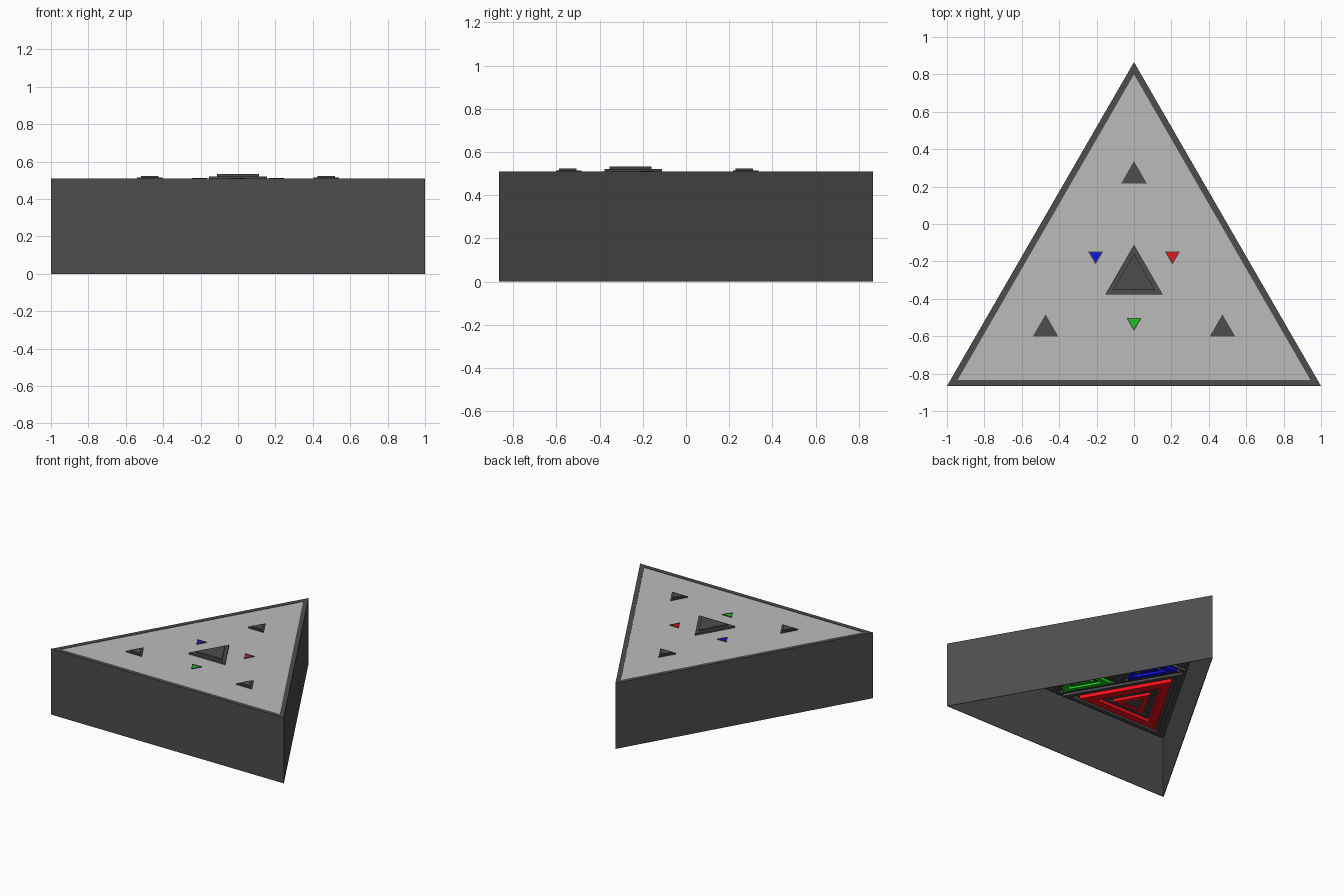
import bpy, bmesh, math

if "Cube" in bpy.data.objects:
    bpy.data.objects.remove(bpy.data.objects["Cube"])

CY = -0.289                      # centroid of the big triangle
R = 2 / math.sqrt(3)             # its circumradius
COLORS = {
    "dark": (0.075, 0.075, 0.075, 1), "panel": (0.5, 0.5, 0.5, 1),
    "red": (0.9, 0.005, 0.01, 1), "green": (0.01, 0.6, 0.01, 1), "blue": (0.005, 0.005, 0.85, 1),
}
MATS = {}
for key, rgba in COLORS.items():
    MATS[key] = bpy.data.materials.new(key)
    MATS[key].diffuse_color = rgba


def tri_part(name, center, profile, color, inverted=False, closed=True):
    """Sweep an (radius, z) profile around three corners."""
    bm = bmesh.new()
    base = math.radians(270 if inverted else 90)
    loops = []
    for r, z in profile:
        loops.append([bm.verts.new((center[0] + r * math.cos(base + k * math.tau / 3),
                                    center[1] + r * math.sin(base + k * math.tau / 3), z))
                      for k in range(3)])
    n = len(loops)
    for i in range(n if closed else n - 1):
        a, b = loops[i], loops[(i + 1) % n]
        for k in range(3):
            m = (k + 1) % 3
            bm.faces.new((a[k], a[m], b[m], b[k]))
    if not closed:               # solid part: cap both ends
        bm.faces.new(loops[0][::-1])
        bm.faces.new(loops[-1])
    bmesh.ops.recalc_face_normals(bm, faces=bm.faces)
    me = bpy.data.meshes.new(name)
    bm.to_mesh(me)
    bm.free()
    me.materials.append(MATS[color])
    ob = bpy.data.objects.new(name, me)
    bpy.context.collection.objects.link(ob)
    return ob


def plate(name, c, r, z0, z1, color, inverted=False):
    return tri_part(name, c, [(r, z0), (r, z1)], color, inverted, closed=False)


def ring(name, c, r_out, r_in, z0, z1, color, inverted=False):
    return tri_part(name, c, [(r_out, z0), (r_out, z1), (r_in, z1), (r_in, z0)], color, inverted)


def polar(r, deg):
    a = math.radians(deg)
    return (r * math.cos(a), CY + r * math.sin(a))


mid = (0, CY)

# Hull: thin walls, open underneath, with a rim around the top
tri_part("hull", mid, [(R, 0), (R, 0.51), (R - 0.066, 0.51), (R - 0.066, 0.475),
                       (R - 0.008, 0.475), (R - 0.008, 0)], "dark")
plate("top_panel", mid, R - 0.066, 0.49, 0.507, "panel")
plate("ceiling", mid, R - 0.01, 0.475, 0.488, "dark")

# Stepped hatches on the top
plate("center_hatch_base", mid, 0.178, 0.50, 0.521, "dark")
plate("center_hatch_lid", mid, 0.13, 0.515, 0.533, "dark")
for i, deg in enumerate((90, 210, 330)):
    c = polar(0.546, deg)
    plate(f"corner_hatch_base_{i}", c, 0.079, 0.50, 0.515, "dark")
    plate(f"corner_hatch_lid_{i}", c, 0.054, 0.51, 0.523, "dark")

# Small coloured markers on the top
for deg, col in ((30, "red"), (150, "blue"), (270, "green")):
    c = polar(0.237, deg)
    ring(f"marker_frame_{col}", c, 0.047, 0.034, 0.50, 0.512, "dark", True)
    plate(f"marker_{col}", c, 0.034, 0.50, 0.510, col, True)


def lamp(name, c, s, col, inverted=False):
    """Concentric stepped triangles hanging under the ceiling."""
    ring(name + "_frame", c, 0.52 * s, 0.46 * s, 0.455, 0.48, "dark", inverted)
    ring(name + "_outer_ring", c, 0.40 * s, 0.28 * s, 0.445, 0.48, col, inverted)
    ring(name + "_middle_ring", c, 0.24 * s, 0.20 * s, 0.455, 0.48, "dark", inverted)
    ring(name + "_inner_ring", c, 0.16 * s, 0.09 * s, 0.445, 0.48, col, inverted)
    plate(name + "_core", c, 0.09 * s, 0.45, 0.48, "dark", inverted)


# Underside lamps: large in the corners, small inverted ones around the middle
for deg, col in ((210, "red"), (330, "blue"), (90, "green")):
    lamp(f"corner_lamp_{col}", polar(0.57, deg), 1.0, col)
for deg, col in ((30, "red"), (150, "blue"), (270, "green")):
    lamp(f"small_lamp_{col}", polar(0.285, deg), 0.53, col, True)
lamp("center_emitter", mid, 0.53, "dark")

for m in bpy.data.materials:
    if m.users and not m.is_grease_pencil:
        m.use_nodes = True
        m.node_tree.nodes["Principled BSDF"].inputs["Base Color"].default_value = m.diffuse_color
